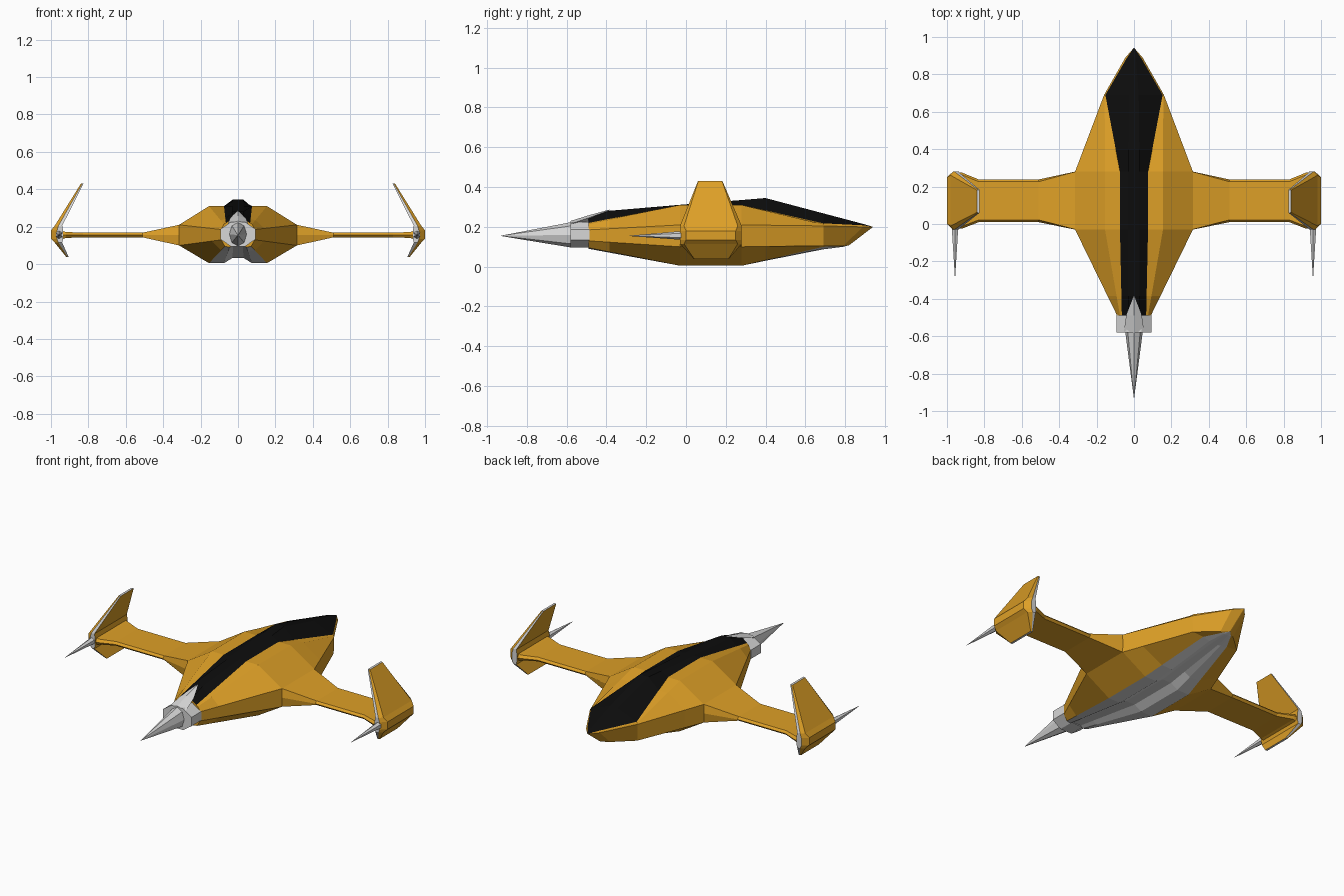
import bpy
import bmesh
import math

cube = bpy.data.objects.get("Cube")
if cube:
    bpy.data.objects.remove(cube, do_unlink=True)


def make_material(name, colour):
    mat = bpy.data.materials.new(name)
    mat.use_nodes = True
    mat.diffuse_color = (*colour, 1)
    mat.node_tree.nodes["Principled BSDF"].inputs["Base Color"].default_value = (*colour, 1)
    return mat


MATERIALS = [
    make_material("amber_paint", (0.73, 0.35, 0.02)),
    make_material("black_canopy", (0.004, 0.004, 0.004)),
    make_material("silver_metal", (0.68, 0.68, 0.68)),
]
AMBER, BLACK, SILVER = range(3)


def loft(name, rings, colour, cap=AMBER, mirrored=False):
    """Skin equal-sized rings of points; colour(column) picks the material."""
    mesh = bpy.data.meshes.new(name)
    bm = bmesh.new()
    rows = [[bm.verts.new(p) for p in ring] for ring in rings]
    count = len(rows[0])
    for low, high in zip(rows, rows[1:]):
        for j in range(count):
            k = (j + 1) % count
            face = bm.faces.new((low[j], low[k], high[k], high[j]))
            face.material_index = colour(j)
    for row in (rows[0], rows[-1]):
        bm.faces.new(row).material_index = cap
    bmesh.ops.remove_doubles(bm, verts=bm.verts, dist=0.0005)
    bmesh.ops.recalc_face_normals(bm, faces=bm.faces)
    bm.to_mesh(mesh)
    bm.free()
    for mat in MATERIALS:
        mesh.materials.append(mat)
    obj = bpy.data.objects.new(name, mesh)
    bpy.context.collection.objects.link(obj)
    if mirrored:
        obj.modifiers.new("Mirror", "MIRROR").use_mirror_merge = False
    return obj


def all_silver(column):
    return SILVER


def all_amber(column):
    return AMBER


def oval(y, cx, cz, rx, rz, sides=8, turn=0.5):
    angles = [math.tau * (i + turn) / sides for i in range(sides)]
    return [(cx + rx * math.cos(a), y, cz + rz * math.sin(a)) for a in angles]


# Fuselage: half sections from the canopy ridge down to the keel
def section(y, lower_y, profile):
    return [(x, y if i < 4 else lower_y, z) for i, (x, z) in enumerate(profile)]


def blend(a, b, t, ridge, keel):
    mixed = [[p + (q - p) * t for p, q in zip(u, v)] for u, v in zip(a, b)]
    mixed[0][2] = ridge
    mixed[-1][2] = keel
    return mixed


front = section(-0.49, -0.49, [(0.03, 0.245), (0.065, 0.22), (0.075, 0.213), (0.09, 0.185),
                               (0.09, 0.13), (0.07, 0.095), (0.045, 0.09), (0.025, 0.1)])
middle = [(0.075, 0.31), (0.155, 0.31), (0.315, 0.21),
          (0.315, 0.1), (0.155, 0.005), (0.075, 0.005), (0.03, 0.033)]
wing_front = section(-0.03, -0.03, [(0.03, 0.311)] + middle)
wing_back = section(0.28, 0.28, [(0.03, 0.335)] + middle)
rear = section(0.69, 0.69, [(0.025, 0.268), (0.153, 0.218), (0.157, 0.212), (0.16, 0.205),
                            (0.157, 0.105), (0.085, 0.1), (0.04, 0.09), (0.02, 0.087)])
tail = section(0.89, 0.79, [(0.01, 0.215), (0.037, 0.208), (0.042, 0.204), (0.046, 0.2),
                            (0.045, 0.105), (0.03, 0.103), (0.02, 0.101), (0.01, 0.1)])
tip = section(0.94, 0.82, [(0.002, 0.2)] * 4 + [(0.002, 0.108)] * 4)
halves = [front, blend(front, wing_front, 0.23, 0.281, 0.085), wing_front, wing_back,
          blend(wing_back, rear, 0.29, 0.345, 0.05), rear, tail, tip]


def hull_colour(column):
    depth = min(column, 14 - column)
    return BLACK if depth < 1 else SILVER if depth > 4 else AMBER


hull_rings = [list(h) + [(-x, y, z) for x, y, z in reversed(h)] for h in halves]
loft("fuselage", hull_rings, hull_colour)

# Nose: collar, long spike and the wedge running onto the canopy strip
loft("nose_collar", [oval(y, 0, 0.16, 0.102, 0.07) for y in (-0.58, -0.485)],
     all_silver, SILVER)
loft("nose_spike", [oval(-0.575, 0, 0.16, 0.047, 0.064, turn=0),
                    oval(-0.93, 0, 0.155, 0.001, 0.001, turn=0)], all_silver, SILVER)


def wedge_ring(y, half, edge, ridge):
    return [(-half, y, edge), (0, y, ridge), (half, y, edge), (0, y, edge - 0.02)]


loft("nose_wedge", [wedge_ring(-0.58, 0.055, 0.215, 0.23),
                    wedge_ring(-0.49, 0.042, 0.245, 0.258),
                    wedge_ring(-0.385, 0.001, 0.284, 0.287)], all_silver, SILVER)


# Wings: thin plates with pointed edges, thick at the root
def wing_ring(x, y0, y1, z0, z1, edge=0.012):
    mid = (z0 + z1) / 2
    return [(x, y0, mid), (x, y0 + edge, z1), (x, y1 - edge, z1),
            (x, y1, mid), (x, y1 - edge, z0), (x, y0 + edge, z0)]


loft("wings", [wing_ring(0.3, -0.03, 0.28, 0.1, 0.21, 0.001),
               wing_ring(0.315, -0.03, 0.28, 0.1, 0.21, 0.001),
               wing_ring(0.51, 0.01, 0.238, 0.143, 0.168),
               wing_ring(0.83, 0.01, 0.238, 0.143, 0.168),
               wing_ring(0.92, -0.025, 0.275, 0.14, 0.172),
               wing_ring(0.95, -0.025, 0.275, 0.13, 0.18)], all_amber, mirrored=True)


# Winglets: bent plates with silver rims, swelling to a pod at the wing
def winglet_ring(z, inner, outer, y0, y1, inset):
    mid = (inner + outer) / 2
    return [(inner, y0, z), (mid, y0, z), (outer, y0 + inset, z),
            (outer, y1 - inset, z), (mid, y1, z), (inner, y1, z)]


loft("winglets", [winglet_ring(0.038, 0.905, 0.918, 0.04, 0.215, 0.002),
                  winglet_ring(0.115, 0.94, 0.98, -0.03, 0.28, 0.02),
                  winglet_ring(0.135, 0.935, 1.0, -0.03, 0.28, 0.03),
                  winglet_ring(0.18, 0.935, 1.0, -0.03, 0.28, 0.03),
                  winglet_ring(0.205, 0.94, 0.98, -0.03, 0.28, 0.02),
                  winglet_ring(0.43, 0.826, 0.84, 0.06, 0.183, 0.002)],
     lambda column: SILVER if column in (0, 4) else AMBER, SILVER, mirrored=True)

# Spikes at the wing tips
loft("wing_spikes", [oval(-0.02, 0.957, 0.157, 0.02, 0.022, 6),
                     oval(-0.285, 0.957, 0.155, 0.001, 0.001, 6)],
     all_silver, SILVER, mirrored=True)
